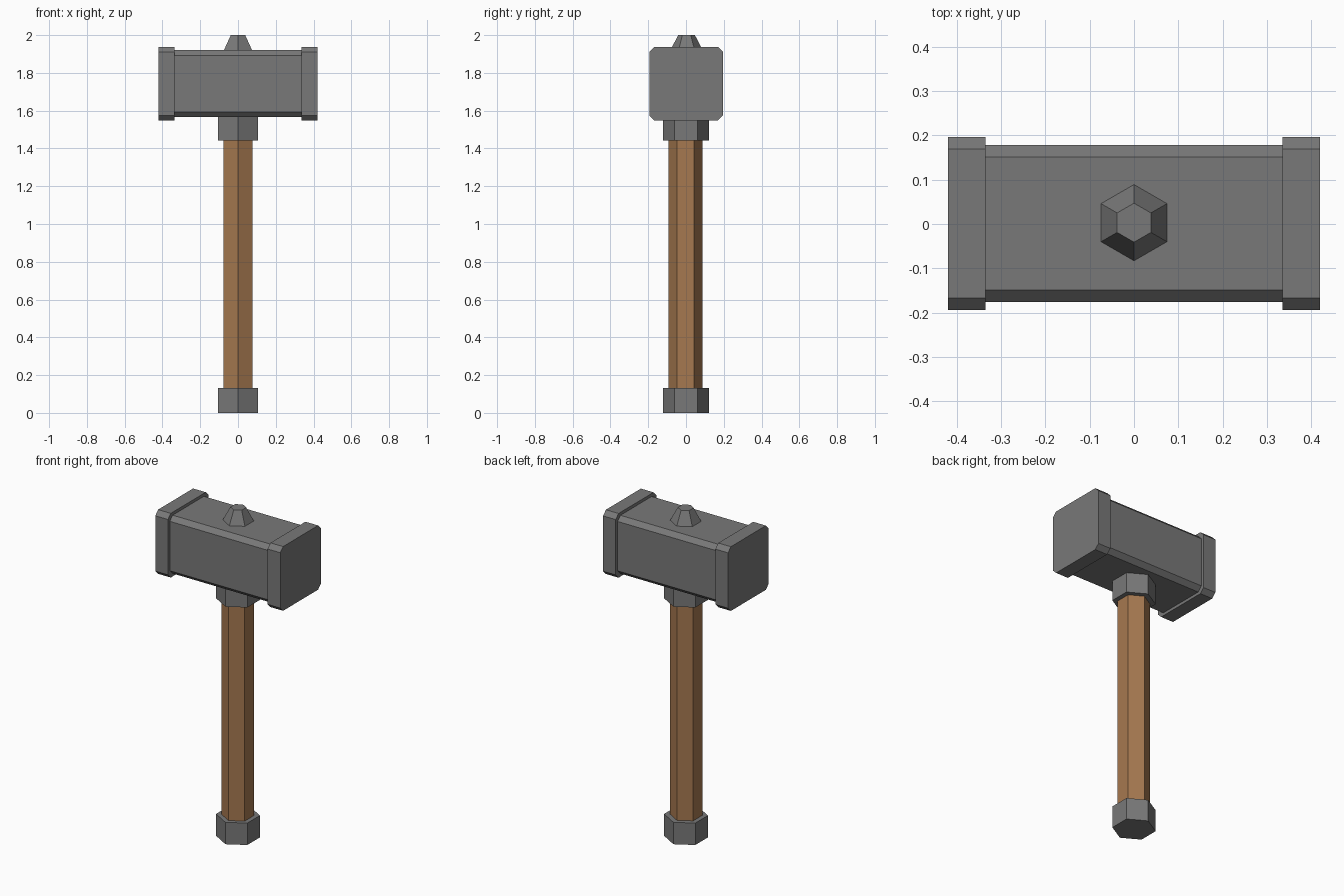
import bpy
import bmesh

if "Cube" in bpy.data.objects:
    bpy.data.objects.remove(bpy.data.objects["Cube"])

CHAMFER = 0.027
HEAD_Z = 1.743


def material(name, rgb):
    mat = bpy.data.materials.new(name)
    mat.diffuse_color = (*rgb, 1)
    mat.use_nodes = True
    mat.node_tree.nodes["Principled BSDF"].inputs["Base Color"].default_value = mat.diffuse_color
    return mat


iron = material("dark_iron", (0.19, 0.19, 0.19))
wood = material("wood", (0.38, 0.19, 0.08))


def hex_part(name, mat, z0, z1, r0, r1=None, y=0.0):
    """Six-sided prism or tapered stud with corners on +y and -y."""
    bpy.ops.mesh.primitive_cone_add(
        vertices=6, radius1=r0, radius2=r0 if r1 is None else r1,
        depth=z1 - z0, location=(0, y, (z0 + z1) / 2))
    obj = bpy.context.object
    obj.name = name
    obj.data.materials.append(mat)


def section(bm, x, half):
    """Square ring with chamfered corners in the plane at x."""
    a, b = half, half - CHAMFER
    corners = [(a, -b), (a, b), (b, a), (-b, a), (-a, b), (-a, -b), (-b, -a), (b, -a)]
    return [bm.verts.new((x, y, z)) for y, z in corners]


# Hammer head: chamfered block stepping out to a thicker striking cap at each end
bm = bmesh.new()
steps = [(-0.42, 0.195), (-0.335, 0.195), (-0.335, 0.177),
         (0.335, 0.177), (0.335, 0.195), (0.42, 0.195)]
rings = [section(bm, x, half) for x, half in steps]
for r, s in zip(rings, rings[1:]):
    for i in range(8):
        j = (i + 1) % 8
        bm.faces.new((r[i], r[j], s[j], s[i]))
bm.faces.new(rings[0])
bm.faces.new(rings[-1])
bmesh.ops.recalc_face_normals(bm, faces=bm.faces)
mesh = bpy.data.meshes.new("hammer_head")
bm.to_mesh(mesh)
bm.free()
mesh.materials.append(iron)
head = bpy.data.objects.new("hammer_head", mesh)
head.location = (0, 0.001, HEAD_Z)
bpy.context.collection.objects.link(head)

# Metal fittings
hex_part("pommel", iron, 0.0, 0.133, 0.121)
hex_part("collar", iron, 1.443, 1.57, 0.121)
hex_part("top_stud", iron, 1.918, 2.0, 0.087, 0.044, y=0.003)

# Wooden handle
hex_part("handle", wood, 0.12, 1.46, 0.09, y=-0.002)
